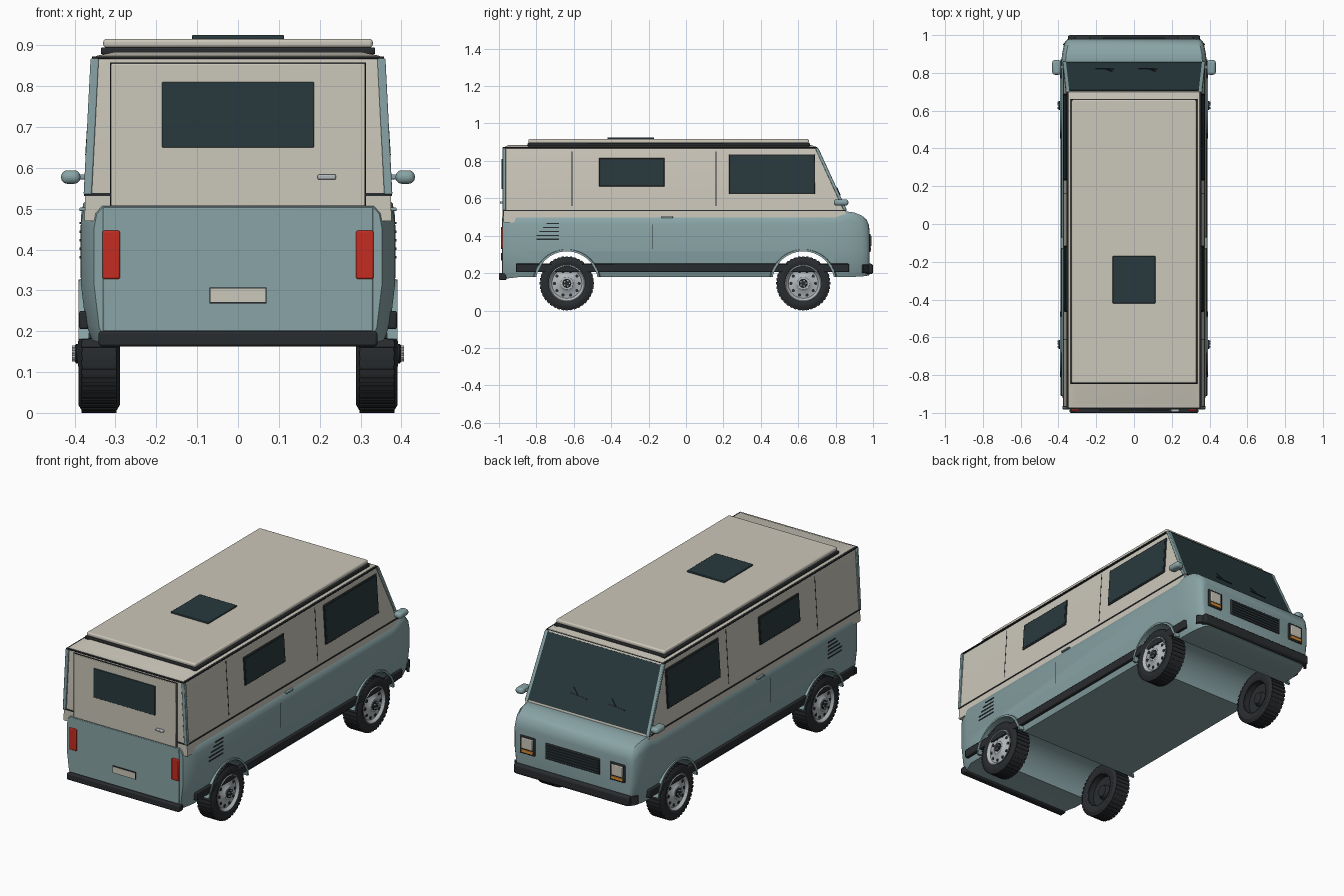
import bpy, bmesh, math
from mathutils import Vector, Matrix

if "Cube" in bpy.data.objects:
    bpy.data.objects.remove(bpy.data.objects["Cube"])


def mat(name, c):
    m = bpy.data.materials.new(name)
    m.diffuse_color = (*c, 1)
    m.use_nodes = True
    m.node_tree.nodes["Principled BSDF"].inputs["Base Color"].default_value = m.diffuse_color
    return m


CREAM = mat("cream", (.60, .57, .49))
TEAL = mat("teal", (.25, .37, .38))
GLASS = mat("glass", (.022, .042, .048))
DARK = mat("dark", (.022, .025, .028))
RED = mat("red", (.55, .025, .015))
AMBER = mat("amber", (.75, .28, .03))
SILVER = mat("silver", (.45, .48, .50))


def finish(bm, name, m, bevel=0, seg=2):
    bmesh.ops.remove_doubles(bm, verts=bm.verts, dist=1e-5)
    bmesh.ops.recalc_face_normals(bm, faces=bm.faces)
    me = bpy.data.meshes.new(name)
    bm.to_mesh(me)
    bm.free()
    ob = bpy.data.objects.new(name, me)
    bpy.context.collection.objects.link(ob)
    me.materials.append(m)
    if bevel:
        b = ob.modifiers.new("bevel", 'BEVEL')
        b.width, b.segments = bevel, seg
    return ob


def loft(name, rings, m, bevel=0):
    """Skin equal-length rings of points and cap both ends."""
    bm = bmesh.new()
    vs = [[bm.verts.new(p) for p in r] for r in rings]
    n = len(rings[0])
    for a, b in zip(vs, vs[1:]):
        for i in range(n):
            bm.faces.new((a[i], a[(i + 1) % n], b[(i + 1) % n], b[i]))
    bm.faces.new(vs[0])
    bm.faces.new(vs[-1])
    return finish(bm, name, m, bevel)


def box(name, x, y, z, m, bevel=0, seg=2):
    bm = bmesh.new()
    bmesh.ops.create_cube(bm, size=1)
    for v in bm.verts:
        v.co = [a[0] + (c + .5) * (a[1] - a[0]) for a, c in zip((x, y, z), v.co)]
    return finish(bm, name, m, bevel, seg)


def panel(name, corners, offset, m, bevel=0):
    o = Vector(offset)
    return loft(name, [[Vector(c) - o for c in corners], [Vector(c) + o for c in corners]], m, bevel)


def wall(z):
    """Half width of the leaning upper side at height z."""
    return .374 - (z - .535) / .32 * .021


def side_panel(name, s, y0, y1, z0, z1, t, m, bevel=0):
    c = [(s * wall(z), y, z) for y, z in ((y0, z0), (y1, z0), (y1, z1), (y0, z1))]
    return panel(name, c, (t, 0, 0), m, bevel)


def lathe(name, prof, s, cy, cz, m, n=40, closed=False):
    """Turn (x, radius) points about a wheel axis."""
    bm = bmesh.new()
    rings = []
    for i in range(n):
        a = 2 * math.pi * i / n
        rings.append([bm.verts.new((s * x, cy + r * math.cos(a), cz + r * math.sin(a))) for x, r in prof])
    k = len(prof)
    for i in range(n):
        a, b = rings[i], rings[(i + 1) % n]
        for j in range(k if closed else k - 1):
            bm.faces.new((a[j], a[(j + 1) % k], b[(j + 1) % k], b[j]))
    return finish(bm, name, m)


# Lower body, lofted along y with a tapered tail and rounded nose
def section(y, w, zt, zb):
    h = [(w - .028, zb), (w - .012, zb + .04), (w, zb + .14), (w, zt - .05),
         (w - .006, zt - .018), (w - .022, zt)]
    return [(x, y, z) for x, z in h] + [(-x, y, z) for x, z in reversed(h)]


lower = loft("lower_body", [section(*a) for a in (
    (-.98, .352, .505, .17), (-.965, .36, .51, .17), (-.90, .385, .512, .178), (.80, .385, .512, .178),
    (.855, .385, .53, .178), (.90, .381, .524, .18), (.94, .373, .508, .182),
    (.965, .364, .487, .185), (.977, .354, .46, .188), (.98, .345, .44, .19))], TEAL)

# Wheel arches cut right through the body
WHEELS = (-.637, .627)
for cy in WHEELS:
    cut = lathe("arch_cutter", [(-.6, 0), (-.6, .168), (.6, .168), (.6, 0)], 1, cy, .15, TEAL, 48)
    cut.hide_render = True
    mod = lower.modifiers.new("arch", 'BOOLEAN')
    mod.operation, mod.solver, mod.object = 'DIFFERENCE', 'EXACT', cut
    bpy.context.view_layer.objects.active = lower
    bpy.ops.object.modifier_apply(modifier=mod.name)
    bpy.data.objects.remove(cut)

# Upper body with raked windscreen face and slightly crowned roof
loft("upper_body", [[(w, y0, z), (w, y1, z), (-w, y1, z), (-w, y0, z)] for z, w, y0, y1 in (
    (.47, .376, -.975, .855), (.535, .374, -.975, .855), (.855, .353, -.975, .708),
    (.874, .348, -.972, .70), (.884, .30, -.95, .67))], CREAM)
box("belt_seal", (-.377, .377), (-.978, .853), (.531, .538), DARK)
box("roof_gutter", (-.358, .358), (-.98, .702), (.866, .873), DARK, .002)

# Raised roof and hatch
box("roof_seal", (-.336, .336), (-.848, .663), (.878, .895), DARK, .004)
box("raised_roof", (-.33, .33), (-.843, .658), (.894, .916), CREAM, .008, 3)
box("roof_hatch", (-.113, .113), (-.42, -.17), (.914, .925), GLASS, .003)

# Windscreen and wipers
nrm = Vector((0, .335, .155)).normalized()


def screen(x, z, out=0):
    return Vector((x, .855 - (z - .535) * .4594, z)) + nrm * out


panel("windscreen", [screen(-.364, .54), screen(.364, .54), screen(.344, .862), screen(-.344, .862)], nrm * .005, GLASS)
for x in (-.15, .08):
    for n, p, q in (("wiper_blade", (x - .055, .615), (x + .045, .622)), ("wiper_arm", (x, .619), (x + .035, .65))):
        a, b = screen(*p, .007), screen(*q, .007)
        panel(n, [a, b, b + Vector((0, -.002, .004)), a + Vector((0, -.002, .004))], nrm * .002, DARK)

for s in (1, -1):
    # Corner pillars
    for nm, yb, yt in (("front_pillar", .852, .699), ("rear_pillar", -.972, -.972)):
        loft(nm, [[(s * x, y + d, z) for x, d in ((w - .02, -.009), (w, -.009), (w, .009), (w - .02, .009))]
                  for w, y, z in ((.378, yb, .535), (.361, yt, .868))], TEAL, .003)
    # Side windows and door seams
    for nm, y0, y1, z0, z1 in (("cab_window", .23, .69, .622, .835), ("rear_side_window", -.465, -.115, .663, .815)):
        side_panel(nm + "_frame", s, y0, y1, z0, z1, .005, DARK, .003)
        side_panel(nm, s, y0 + .009, y1 - .009, z0 + .009, z1 - .009, .0065, GLASS)
    for y in (.16, -.61):
        side_panel("door_seam", s, y - .002, y + .002, .56, .85, .001, DARK)
    X = lambda a, b: sorted((s * a, s * b))
    box("lower_seam", X(.38, .386), (-.182, -.178), (.33, .46), DARK)
    box("side_handle", X(.374, .388), (-.13, -.07), (.494, .503), TEAL, .002)
    # Air vents
    for i in range(5):
        box("vent_slat", X(.38, .3875), (-.80 + max(0, i - 1) * .018, -.68), (.378 + i * .021, .384 + i * .021), DARK)
    # Rub strip and arch lips
    box("rub_strip", X(.366, .389), (-.91, .872), (.205, .25), DARK, .005)
    for cy in WHEELS:
        rings = []
        for i in range(25):
            a = math.radians(10 + 160 * i / 24)
            rings.append([(s * x, cy + r * math.cos(a), .15 + r * math.sin(a))
                          for x, r in ((.365, .166), (.391, .166), (.391, .176), (.365, .182))])
        loft("arch_lip", rings, TEAL)
    # Door mirrors
    box("mirror", X(.386, .433), (.79, .868), (.561, .594), TEAL, .014, 3)
    box("mirror_arm", X(.36, .392), (.82, .84), (.572, .584), TEAL, .003)
    # Headlights and tail lights
    box("headlight_bezel", X(.228, .318), (.96, .987), (.312, .41), DARK, .004)
    box("headlight", X(.238, .308), (.97, .991), (.341, .401), CREAM, .004)
    box("front_indicator", X(.238, .308), (.97, .990), (.32, .336), AMBER, .002)
    box("tail_light", X(.289, .332), (-.99, -.96), (.328, .446), RED, .004)

# Grille and bumpers
box("grille", (-.165, .165), (.96, .986), (.318, .405), DARK, .004)
for i in range(5):
    box("grille_bar", (-.155, .155), (.97, .990), (.330 + i * .015, .335 + i * .015), GLASS)
box("front_bumper", (-.35, .35), (.955, 1), (.195, .25), DARK, .012, 3)
for s in (1, -1):
    panel("front_bumper_end", [(s * .325, .992, .2), (s * .372, .945, .2), (s * .372, .945, .245),
                               (s * .325, .992, .245)], (s * .005, .006, 0), DARK, .003)
box("rear_bumper", (-.341, .341), (-1, -.96), (.163, .2), DARK, .006)

# Rear door, window, handle and blank plate
box("rear_door_seal", (-.314, .314), (-.979, -.96), (.503, .858), DARK)
box("rear_door", (-.311, .311), (-.982, -.96), (.506, .855), CREAM, .003)
box("rear_window", (-.186, .186), (-.987, -.97), (.65, .81), GLASS, .002)
box("rear_handle", (.195, .24), (-.995, -.975), (.571, .584), SILVER, .004)
box("tailgate", (-.33, .33), (-.983, -.96), (.2, .503), TEAL, .003)
box("number_plate_frame", (-.07, .07), (-.988, -.975), (.268, .307), DARK)
box("number_plate", (-.067, .067), (-.990, -.975), (.271, .304), CREAM)

# Wheels: tyre with tread bars, rim, vent holes, hub and nuts
ZC = .145
for s in (1, -1):
    for cy in WHEELS:
        lathe("tyre", [(.298, .088), (.29, .105), (.289, .125), (.299, .142), (.381, .142),
                       (.391, .125), (.391, .108), (.384, .094), (.372, .088)], s, cy, ZC, DARK, 48, True)
        bm = bmesh.new()
        for i in range(40):
            M = Matrix.Translation((s * .34, cy, ZC)) @ Matrix.Rotation(2 * math.pi * i / 40, 4, 'X')
            bmesh.ops.create_cube(bm, size=1, matrix=M @ Matrix.Translation((0, 0, .1415))
                                  @ Matrix.Diagonal((.086, .014, .007, 1)))
        finish(bm, "tyre_tread", DARK)
        lathe("rim", [(.384, .092), (.389, .097), (.391, .093), (.384, .086), (.377, .080),
                      (.382, .045), (.391, .034), (.393, 0)], s, cy, ZC, SILVER)
        lathe("inner_wheel", [(.295, .09), (.33, .085), (.335, .04), (.315, .03), (.315, 0)], s, cy, ZC, DARK)
        lathe("hub_cap", [(.385, .024), (.396, .024), (.399, .02), (.399, 0)], s, cy, ZC, DARK, 20)
        for i in range(10):
            a = 2 * math.pi * i / 10
            lathe("rim_hole", [(.374, .0085), (.3815, .0085), (.3815, 0)], s,
                  cy + .066 * math.cos(a), ZC + .066 * math.sin(a), DARK, 12)
            if i % 2 == 0:
                lathe("wheel_nut", [(.39, .005), (.406, .005), (.406, 0)], s,
                      cy + .016 * math.cos(a), ZC + .016 * math.sin(a), SILVER, 6)

# Smooth the curved parts, keep the edges sharp
bpy.ops.object.select_all(action='SELECT')
bpy.context.view_layer.objects.active = lower
bpy.ops.object.shade_smooth_by_angle(angle=math.radians(32))
